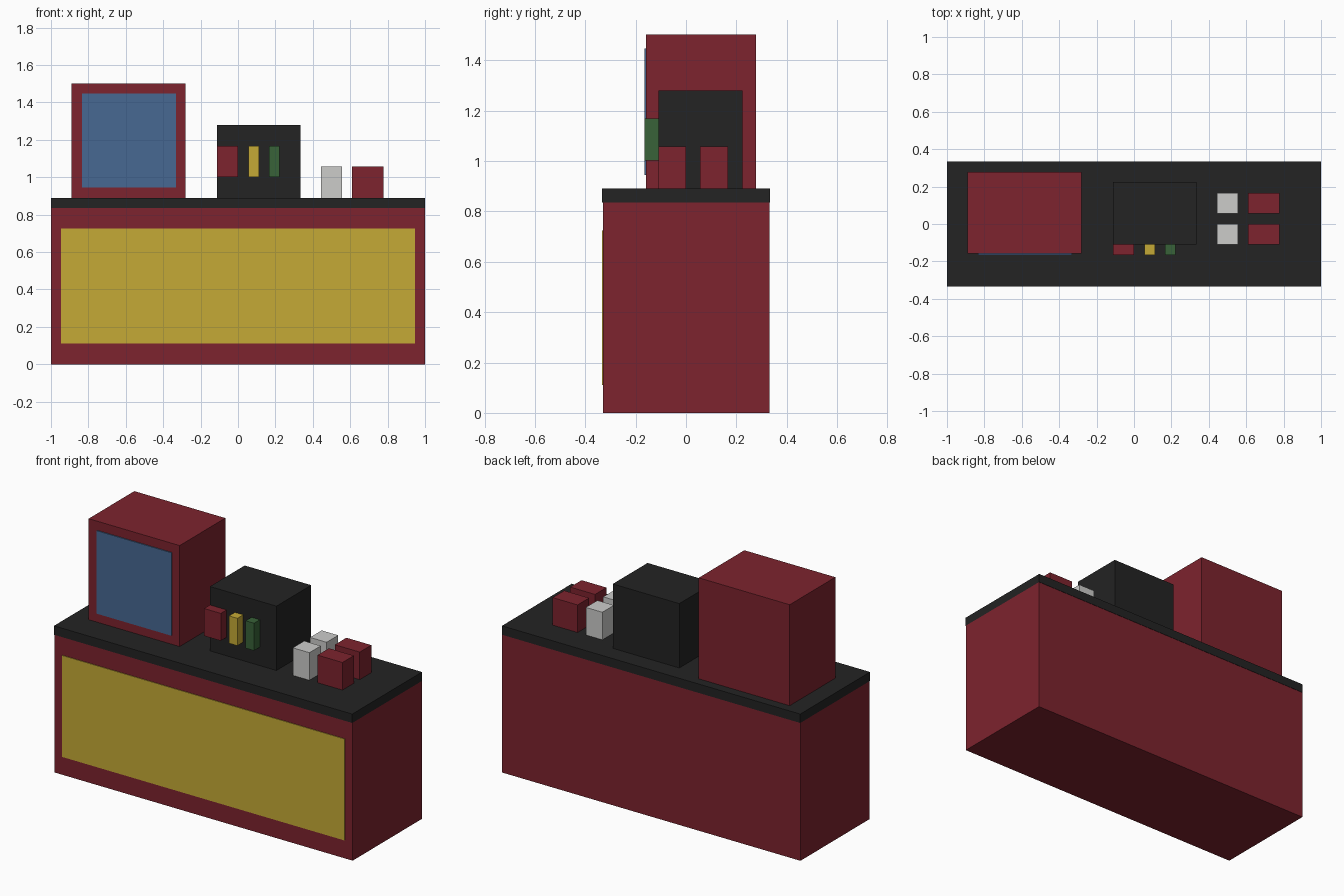
import bpy

if "Cube" in bpy.data.objects:
    bpy.data.objects.remove(bpy.data.objects["Cube"])


def lin(c):
    c /= 255
    return c / 12.92 if c <= 0.04045 else ((c + 0.055) / 1.055) ** 2.4


def material(name, r, g, b):
    m = bpy.data.materials.new(name)
    m.diffuse_color = (lin(r), lin(g), lin(b), 1)
    m.use_nodes = True
    m.node_tree.nodes["Principled BSDF"].inputs["Base Color"].default_value = m.diffuse_color
    return m


RED = material("dark_red", 125, 35, 46)
YELLOW = material("mustard_yellow", 197, 170, 54)
BLACK = material("charcoal", 35, 35, 35)
BLUE = material("glass_blue", 71, 104, 146)
GREEN = material("green", 56, 98, 56)
WHITE = material("off_white", 204, 204, 202)


def box(name, x, y, z, mat):
    """Axis-aligned box from (min, max) ranges."""
    lo, hi = zip(x, y, z)
    bpy.ops.mesh.primitive_cube_add(size=1)
    ob = bpy.context.object
    ob.name = name
    for v in ob.data.vertices:
        v.co = [lo[i] if v.co[i] < 0 else hi[i] for i in range(3)]
    ob.data.materials.append(mat)
    return ob


TOP = 0.89

# Counter with front panel and worktop
box("counter_body", (-1, 1), (-0.33, 0.332), (0, 0.836), RED)
box("front_panel", (-0.947, 0.947), (-0.334, -0.329), (0.11, 0.725), YELLOW)
box("worktop", (-1, 1), (-0.334, 0.334), (0.836, TOP), BLACK)

# Display cabinet with window
box("cabinet", (-0.89, -0.28), (-0.159, 0.278), (TOP, 1.502), RED)
box("cabinet_window", (-0.834, -0.332), (-0.165, -0.158), (0.944, 1.447), BLUE)

# Dispenser with three coloured taps
box("dispenser", (-0.112, 0.334), (-0.109, 0.224), (TOP, 1.28), BLACK)
for name, x, mat in (("red_tap", (-0.112, 0.0), RED),
                     ("yellow_tap", (0.055, 0.111), YELLOW),
                     ("green_tap", (0.167, 0.223), GREEN)):
    box(name, x, (-0.165, -0.109), (1.002, 1.168), mat)

# Two rows of cup stacks
for row, y in (("front", (-0.109, 0.0)), ("back", (0.056, 0.167))):
    box(row + "_white_cups", (0.444, 0.555), y, (TOP, 1.057), WHITE)
    box(row + "_red_cups", (0.61, 0.777), y, (TOP, 1.057), RED)
